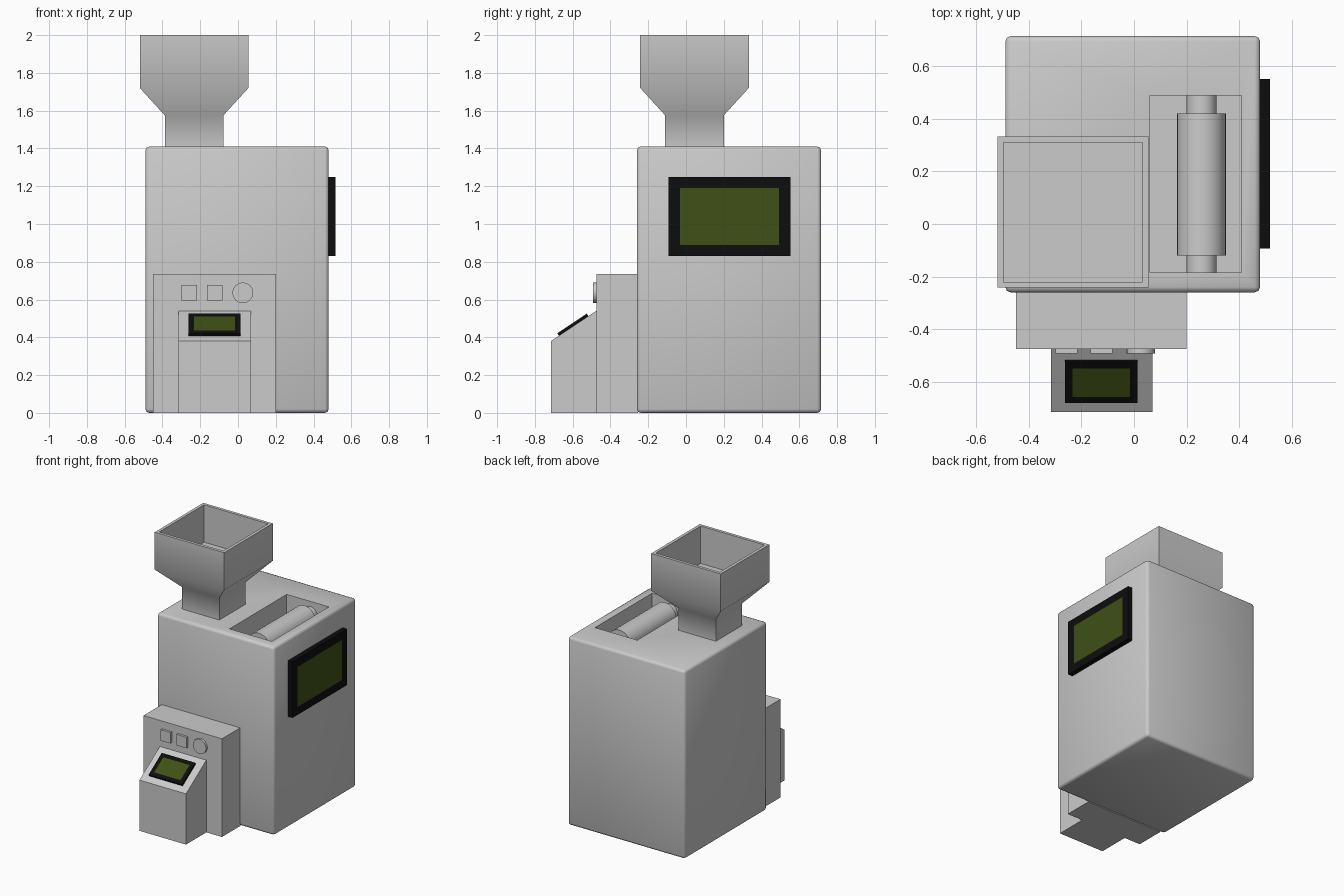
import bpy, bmesh
from math import radians, atan2, hypot
from mathutils import Matrix, Vector

if "Cube" in bpy.data.objects:
    bpy.data.objects.remove(bpy.data.objects["Cube"])


def material(name, color):
    m = bpy.data.materials.new(name)
    m.diffuse_color = color
    m.use_nodes = True
    m.node_tree.nodes["Principled BSDF"].inputs["Base Color"].default_value = m.diffuse_color
    return m


black = material("black_frame", (0.004, 0.004, 0.004, 1))
green = material("green_glass", (0.05, 0.08, 0.008, 1))


def finish(name, bm, smooth=None):
    bmesh.ops.recalc_face_normals(bm, faces=bm.faces)
    me = bpy.data.meshes.new(name)
    bm.to_mesh(me)
    bm.free()
    ob = bpy.data.objects.new(name, me)
    bpy.context.collection.objects.link(ob)
    if smooth:
        smooth_by_angle(ob, smooth)
    return ob


def smooth_by_angle(ob, angle):
    bpy.ops.object.select_all(action='DESELECT')
    ob.select_set(True)
    bpy.context.view_layer.objects.active = ob
    bpy.ops.object.shade_smooth_by_angle(angle=radians(angle))


def box_bm(lo, hi):
    bm = bmesh.new()
    bmesh.ops.create_cube(bm, size=1)
    lo, hi = Vector(lo), Vector(hi)
    bmesh.ops.scale(bm, vec=hi - lo, verts=bm.verts)
    bmesh.ops.translate(bm, vec=(lo + hi) / 2, verts=bm.verts)
    return bm


def loft(name, rings, smooth=None):
    """Skin successive four-sided rings and cap both ends."""
    bm = bmesh.new()
    loops = [[bm.verts.new(p) for p in r] for r in rings]
    for a, b in zip(loops, loops[1:]):
        for i in range(len(a)):
            j = (i + 1) % len(a)
            bm.faces.new((a[i], a[j], b[j], b[i]))
    bm.faces.new(loops[0])
    bm.faces.new(loops[-1])
    return finish(name, bm, smooth)


def rod(name, center, radius, length, sides, smooth=40):
    """Cylinder lying along y."""
    bm = bmesh.new()
    bmesh.ops.create_cone(bm, cap_ends=True, segments=sides, radius1=radius,
                          radius2=radius, depth=length,
                          matrix=Matrix.Translation(center) @ Matrix.Rotation(radians(90), 4, 'X'))
    return finish(name, bm, smooth)


def screen(name, w, h, depth, border, matrix):
    """Black plate on local z = 0, with an inset green face on top."""
    bm = box_bm((-w / 2, -h / 2, 0), (w / 2, h / 2, depth))
    top = max(bm.faces, key=lambda f: f.calc_center_median().z)
    bmesh.ops.inset_individual(bm, faces=[top], thickness=border, use_even_offset=True)
    top.material_index = 1
    ob = finish(name, bm)
    ob.data.materials.append(black)
    ob.data.materials.append(green)
    ob.matrix_world = matrix


# Cabinet with softened edges and a roller well cut into the top
bm = box_bm((-0.49, -0.26, 0), (0.48, 0.715, 1.41))
bmesh.ops.bevel(bm, geom=bm.edges[:], offset=0.02, segments=2, profile=0.5, affect='EDGES')
cabinet = finish("cabinet", bm)
cutter = finish("well_cutter", box_bm((0.06, -0.185, 1.21), (0.41, 0.49, 1.6)))
cutter.hide_render = True
mod = cabinet.modifiers.new("well", 'BOOLEAN')
mod.operation = 'DIFFERENCE'
mod.solver = 'EXACT'
mod.object = cutter
bpy.context.view_layer.objects.active = cabinet
bpy.ops.object.modifier_apply(modifier="well")
bpy.data.objects.remove(cutter)
smooth_by_angle(cabinet, 50)

# Roller and its shaft inside the well
rod("roller", (0.257, 0.15, 1.313), 0.0925, 0.54, 32)
rod("roller_shaft", (0.257, 0.1525, 1.313), 0.0575, 0.675, 32)


# Square hopper: neck, flare, upright walls, rim and inner floor
def square(half, z):
    return [(-0.2325 + sx * half, 0.045 + sy * half, z)
            for sx, sy in ((-1, -1), (1, -1), (1, 1), (-1, 1))]


loft("hopper", [square(h, z) for h, z in
                ((0.155, 1.40), (0.155, 1.575), (0.2875, 1.72), (0.2875, 2.0),
                 (0.265, 2.0), (0.265, 1.72))], 50)

# Control panel and the sloped console in front of it
finish("control_panel", box_bm((-0.45, -0.475, 0), (0.20, -0.255, 0.735)))
profile = [(-0.715, 0), (-0.47, 0), (-0.475, 0.54), (-0.715, 0.38)]
profile[1] = (-0.475, 0)
loft("console", [[(x, y, z) for y, z in profile] for x in (-0.315, 0.07)])

# Buttons
for i, (x0, x1) in enumerate(((-0.298, -0.216), (-0.165, -0.081))):
    finish(f"square_button_{i + 1}", box_bm((x0, -0.492, 0.595), (x1, -0.47, 0.677)))
rod("round_button", (0.025, -0.481, 0.636), 0.055, 0.022, 16)

# Large screen on the right side: local x -> y, local y -> z, local z -> x
side = Matrix(((0, 0, 1, 0.48), (1, 0, 0, 0.23), (0, 1, 0, 1.04), (0, 0, 0, 1)))
screen("side_screen", 0.645, 0.42, 0.037, 0.06, side)

# Small screen lying on the console slope
tilt = atan2(0.16, 0.24)
screen("console_screen", 0.276, 0.188, 0.016, 0.029,
       Matrix.Translation((-0.125, -0.595, 0.46)) @ Matrix.Rotation(tilt, 4, 'X'))
